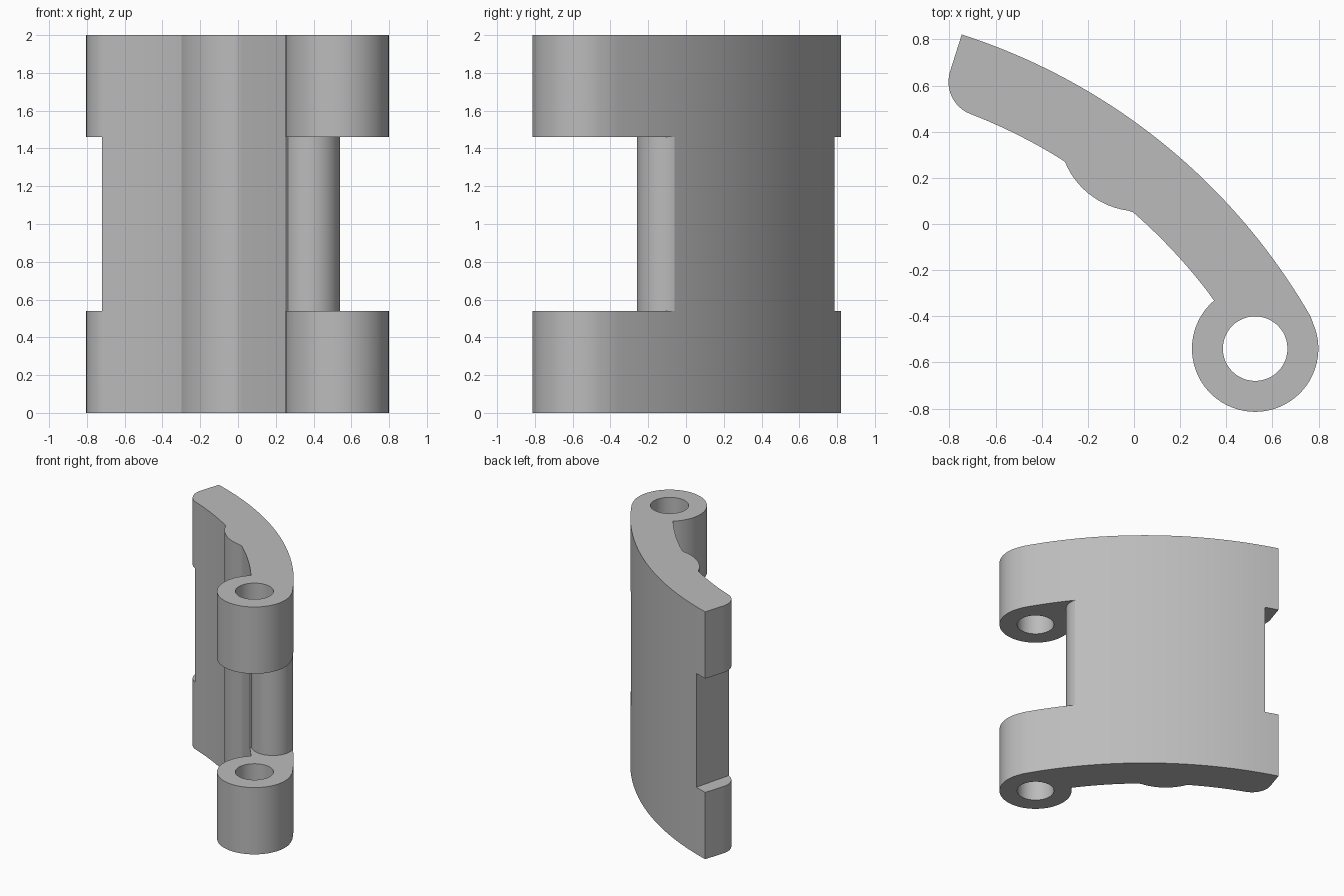
import bpy, bmesh
from math import radians, cos, sin

cube = bpy.data.objects.get("Cube")
if cube:
    bpy.data.objects.remove(cube)

HEIGHT = 2.0
GAP = (0.54, 1.46)            # height range of the central cut-outs
CURVE = (-1.57, -1.744)       # centre of the curved plate
OUTER, INNER = 2.694, 2.382   # plate radii
PIN = (0.525, -0.54)          # hinge axis

steel = bpy.data.materials.new("grey_metal")
steel.use_nodes = True
GREY = (0.5, 0.5, 0.5, 1)
steel.diffuse_color = GREY
steel.node_tree.nodes["Principled BSDF"].inputs["Base Color"].default_value = GREY


def arc(centre, r, start, end, n):
    """Points on an arc, angles in degrees."""
    angles = [radians(start + (end - start) * i / n) for i in range(n + 1)]
    return [(centre[0] + r * cos(a), centre[1] + r * sin(a)) for a in angles]


def prism(name, outline, z0, z1):
    """Extrude a closed outline from z0 to z1."""
    bm = bmesh.new()
    face = bm.faces.new([bm.verts.new((x, y, z0)) for x, y in outline])
    top = bmesh.ops.extrude_face_region(bm, geom=[face])["geom"]
    bmesh.ops.translate(bm, vec=(0, 0, z1 - z0),
                        verts=[v for v in top if isinstance(v, bmesh.types.BMVert)])
    bmesh.ops.recalc_face_normals(bm, faces=bm.faces)
    mesh = bpy.data.meshes.new(name)
    bm.to_mesh(mesh)
    bm.free()
    mesh.materials.append(steel)
    obj = bpy.data.objects.new(name, mesh)
    bpy.context.collection.objects.link(obj)
    return obj


def cut(target, cutter):
    """Subtract the cutter and throw it away."""
    mod = target.modifiers.new("cut", "BOOLEAN")
    mod.operation = "DIFFERENCE"
    mod.solver = "EXACT"
    mod.object = cutter
    bpy.context.view_layer.objects.active = target
    bpy.ops.object.modifier_apply(modifier=mod.name)
    bpy.data.objects.remove(cutter)


# Curved plate: outer face, hinge barrel, inner face with rib, rounded free end
outline = arc(CURVE, OUTER, 72.2, 29.9, 40)
outline += arc(PIN, 0.274, 29.9, -229.4, 48)[1:]
outline += arc(CURVE, INNER, 36.4, 48.9, 12)[1:]
outline += arc((0.02, 0.40), 0.345, -93.3, -157.9, 14)[1:]
outline += arc(CURVE, INNER, 57.8, 68.8, 10)[1:]
outline += arc((-0.654, 0.616), 0.15, 248.8, 162.2, 12)[1:]
plate = prism("hinge_plate", outline, 0, HEIGHT)

# Pin hole through both barrels
cut(plate, prism("pin_hole", arc(PIN, 0.14, 0, 352.5, 47), -0.1, HEIGHT + 0.1))

# Gap between the barrels, leaving a half-round edge on the plate
gap = arc(CURVE, 2.1, 40, 40, 1)[:1]
gap += arc((0.384, -0.104), 0.156, -140, 40, 24)
gap += arc(CURVE, 2.95, 40, 40, 1)[:1]
gap += [(1.2, 0.15), (1.2, -1.2), (0, -1.2)]
cut(plate, prism("barrel_gap", gap, *GAP))

# Shallow notch in the free end
notch = [(-0.616, 0.885), (-0.746, 0.384), (-1.1, 0.384), (-1.1, 0.885)]
cut(plate, prism("end_notch", notch, *GAP))

bpy.ops.object.select_all(action="DESELECT")
plate.select_set(True)
bpy.context.view_layer.objects.active = plate
bpy.ops.object.shade_smooth_by_angle(angle=radians(25))
